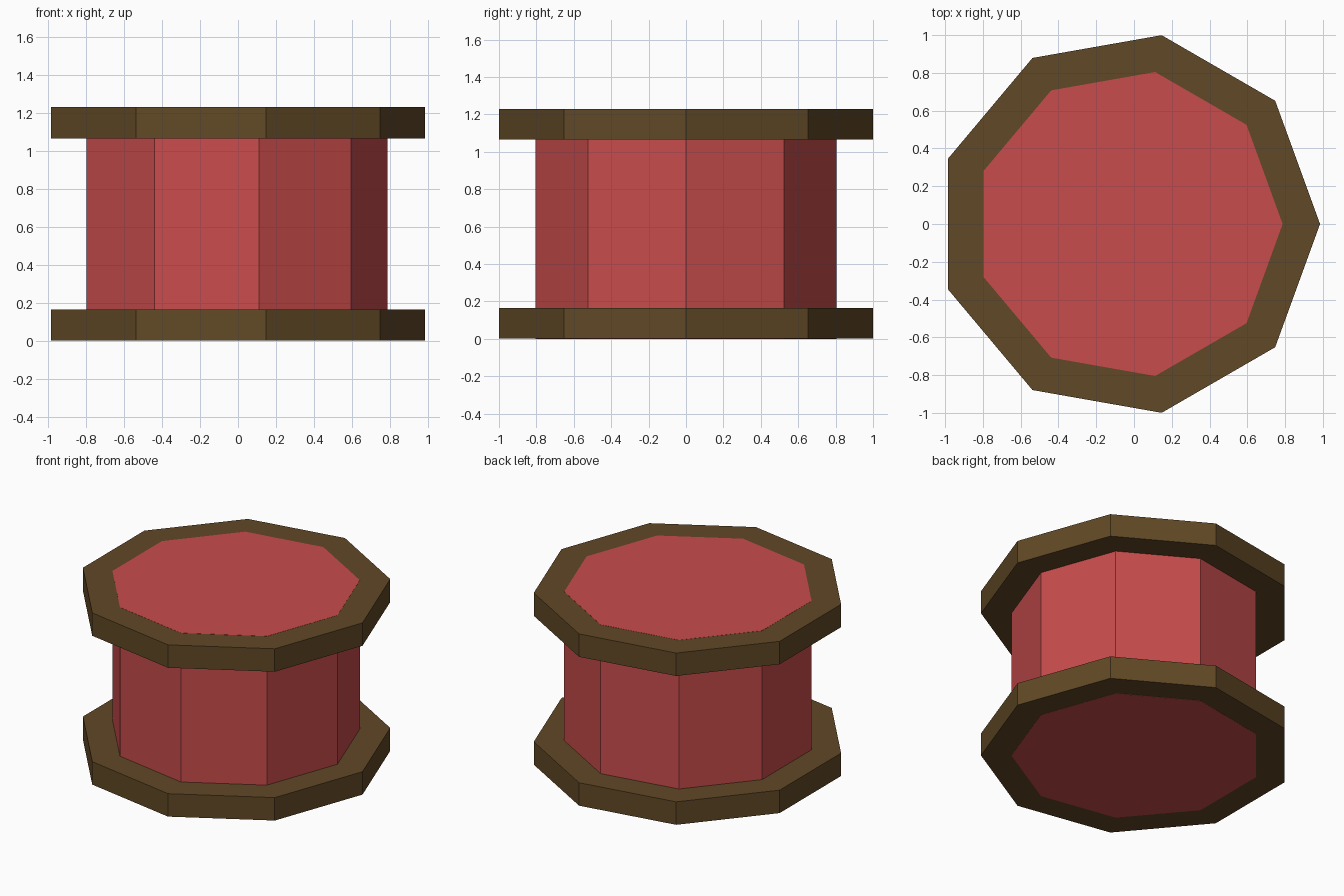
import bpy

cube = bpy.data.objects.get("Cube")
if cube:
    bpy.data.objects.remove(cube, do_unlink=True)

SIDES = 9
HEIGHT = 1.23
FLANGE = 0.165
OFFSET_X = -0.03   # centres the nine-sided outline on its bounds
LIP = 0.001        # keeps the core's ends clear of the flange faces


def make_material(name, color):
    mat = bpy.data.materials.new(name)
    mat.use_nodes = True
    mat.diffuse_color = color
    bsdf = mat.node_tree.nodes["Principled BSDF"]
    bsdf.inputs["Base Color"].default_value = color
    bsdf.inputs["Roughness"].default_value = 0.8
    return mat


def make_prism(name, radius, z_low, z_high, mat):
    """Nine-sided prism with one corner pointing along +x."""
    bpy.ops.mesh.primitive_cylinder_add(
        vertices=SIDES, radius=radius, depth=z_high - z_low,
        location=(0, 0, 0))
    obj = bpy.context.object
    obj.name = name
    # Cylinder corners start at +y, so turn the mesh a quarter turn
    for v in obj.data.vertices:
        x, y, z = v.co
        v.co = (y, -x, z)
    obj.location = (OFFSET_X, 0, (z_low + z_high) / 2)
    obj.data.materials.append(mat)
    return obj


wood = make_material("brown wood", (0.119, 0.065, 0.019, 1))
thread = make_material("red thread", (0.578, 0.072, 0.072, 1))

# Wooden end discs
make_prism("bottom_flange", 1.015, LIP, FLANGE, wood)
make_prism("top_flange", 1.015, HEIGHT - FLANGE, HEIGHT - LIP, wood)

# Wound core, showing through both discs
make_prism("thread_core", 0.817, 0, HEIGHT, thread)
